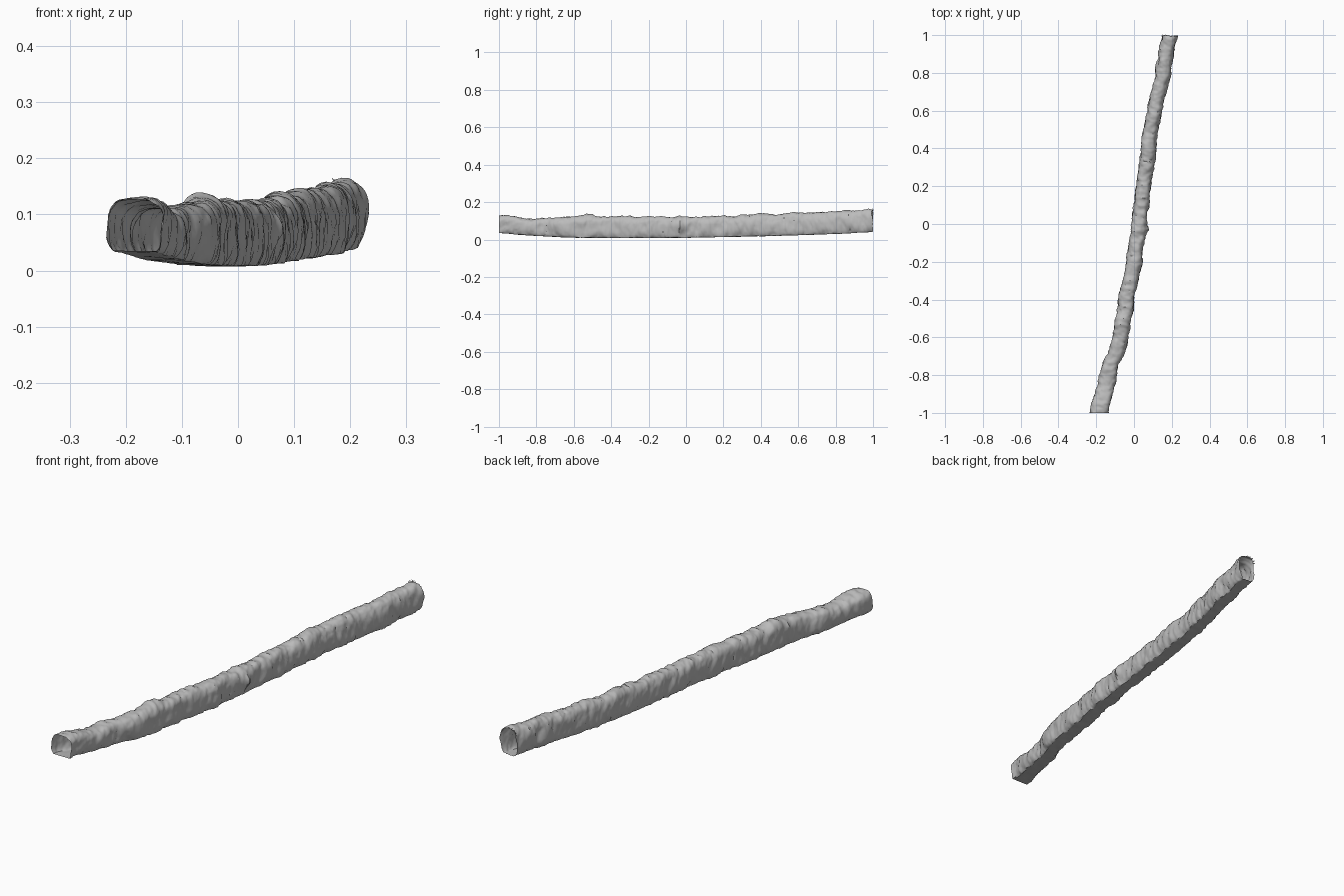
import bpy, bmesh, math
from mathutils import Vector, noise

cube = bpy.data.objects.get("Cube")
if cube:
    bpy.data.objects.remove(cube, do_unlink=True)

# Stations along the log: y, centre x, half width, underside z, top z
STATIONS = [
    (-1.0, -0.183, 0.051, 0.035, 0.130),
    (-0.8, -0.138, 0.045, 0.019, 0.112),
    (-0.6, -0.071, 0.041, 0.010, 0.123),
    (-0.4, -0.040, 0.042, 0.008, 0.125),
    (-0.2, 0.000, 0.041, 0.008, 0.122),
    (0.0, 0.026, 0.039, 0.010, 0.122),
    (0.2, 0.050, 0.040, 0.013, 0.126),
    (0.4, 0.075, 0.040, 0.018, 0.132),
    (0.6, 0.108, 0.040, 0.023, 0.141),
    (0.8, 0.154, 0.039, 0.030, 0.151),
    (1.0, 0.187, 0.041, 0.040, 0.161),
]
# Knots in the bark: centre, radius, height
KNOTS = [
    (Vector((-0.06, -0.52, 0.13)), 0.06, 0.012),
    (Vector((-0.03, -0.66, 0.08)), 0.06, 0.010),
    (Vector((0.065, -0.03, 0.07)), 0.04, 0.016),
    (Vector((0.07, 0.42, 0.13)), 0.05, 0.010),
]
RINGS, SIDES = 260, 40


def station(y):
    """Smoothly interpolated log section at y."""
    i = max(0, min(len(STATIONS) - 2, int((y + 1) / 0.2)))
    a, b = STATIONS[i], STATIONS[i + 1]
    t = max(0, min(1, (y - a[0]) / 0.2))
    t = 0.5 * t + 0.5 * t * t * (3 - 2 * t)
    return [p + (q - p) * t for p, q in zip(a[1:], b[1:])]


def bark_point(y, angle):
    """Arched section with a flattened underside and rough bark."""
    cx, half, low, high = station(y)
    mid, rise = (low + high) / 2, (high - low) / 2
    c, s = math.cos(angle), math.sin(angle)
    x = half * math.copysign(abs(c) ** 0.8, c)
    z = rise * math.copysign(abs(s) ** 0.8, s) * (1 if s > 0 else 1.25)
    p = Vector((cx + x, y, mid + z))
    out = Vector((c, 0, s))
    rough = 0.007 * noise.noise(p * 14)
    rough += 0.006 * noise.noise(Vector((p.x * 22, y * 45, p.z * 22)))
    rough += 0.003 * noise.noise(Vector((p.x * 60, y * 110, p.z * 60)))
    for centre, radius, height in KNOTS:
        rough += height * math.exp(-((p - centre).length / radius) ** 2 * 2)
    p += out * rough
    p.z = max(p.z, low + 0.0015 * noise.noise(p * 30))
    return p


# Bark shell, open at both ends
bm = bmesh.new()
rings = []
for i in range(RINGS + 1):
    y = -1 + 2 * i / RINGS
    ring = []
    for j in range(SIDES):
        p = bark_point(y, 2 * math.pi * j / SIDES)
        if i == RINGS:  # ragged broken end
            p.y -= 0.015 * abs(noise.noise(p * 70))
        ring.append(bm.verts.new(p))
    rings.append(ring)
for a, b in zip(rings, rings[1:]):
    for j in range(SIDES):
        k = (j + 1) % SIDES
        bm.faces.new((a[j], a[k], b[k], b[j]))

# Splinters curling off the top of the broken end
last = rings[-1]
for j in range(9, 17):
    a, b = last[j], last[j + 1]
    tip = (a.co + b.co) / 2 + Vector((-0.008, 0.004, 0.008 if j % 2 else 0.003))
    bm.faces.new((a, b, bm.verts.new(tip)))

bmesh.ops.triangulate(bm, faces=bm.faces)
bmesh.ops.recalc_face_normals(bm, faces=bm.faces)
mesh = bpy.data.meshes.new("log_bark")
bm.to_mesh(mesh)
bm.free()

# Plain grey bark
grey = bpy.data.materials.new("bark_grey")
grey.use_nodes = True
colour = (0.5, 0.5, 0.5, 1)
grey.diffuse_color = colour
grey.node_tree.nodes["Principled BSDF"].inputs["Base Color"].default_value = colour
mesh.materials.append(grey)

log = bpy.data.objects.new("log_bark", mesh)
bpy.context.collection.objects.link(log)
bpy.context.view_layer.objects.active = log
log.select_set(True)
bpy.ops.object.shade_smooth_by_angle(angle=math.radians(35))
